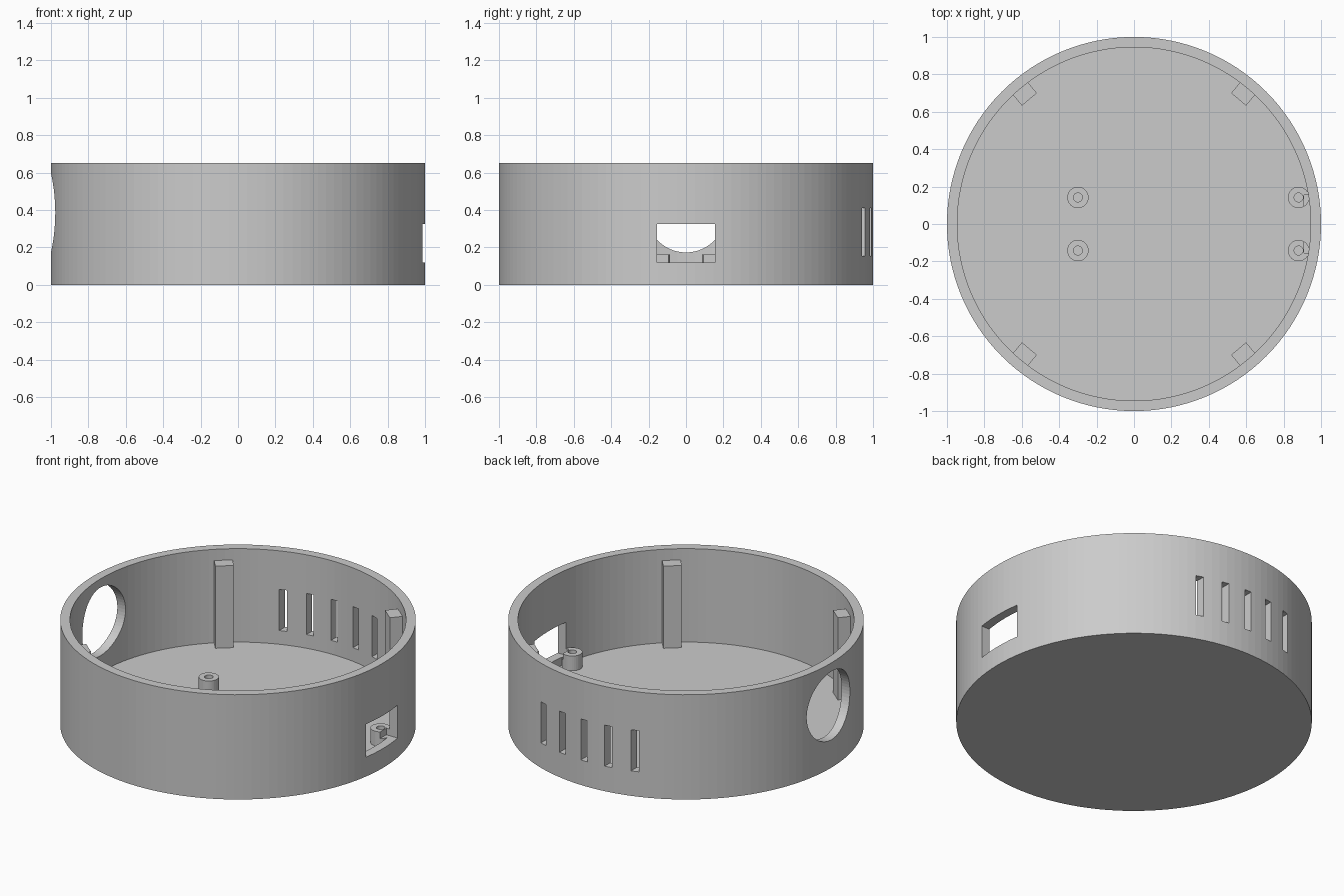
import bpy, bmesh, math
from mathutils import Matrix, Vector

cube = bpy.data.objects.get("Cube")
if cube:
    bpy.data.objects.remove(cube, do_unlink=True)

HEIGHT, FLOOR = 0.65, 0.07
OUTER, INNER = 1.0, 0.945

grey = bpy.data.materials.new("plain grey")
grey.use_nodes = True
GREY = (0.6, 0.6, 0.6, 1)
grey.diffuse_color = GREY
grey.node_tree.nodes["Principled BSDF"].inputs["Base Color"].default_value = GREY


def add_object(name, bm):
    bmesh.ops.recalc_face_normals(bm, faces=bm.faces)
    mesh = bpy.data.meshes.new(name)
    bm.to_mesh(mesh)
    bm.free()
    mesh.materials.append(grey)
    obj = bpy.data.objects.new(name, mesh)
    bpy.context.collection.objects.link(obj)
    return obj


def box(name, lo, hi, turn=0.0):
    """Box between two corners, turned about the world z axis."""
    lo, hi = Vector(lo), Vector(hi)
    bm = bmesh.new()
    place = Matrix.Translation((lo + hi) / 2) @ Matrix.Diagonal((*(hi - lo), 1))
    bmesh.ops.create_cube(bm, size=1, matrix=Matrix.Rotation(turn, 4, "Z") @ place)
    return add_object(name, bm)


def lathe(name, profile, segments, centre=(0, 0, 0)):
    """Spin a radius/height profile about a vertical axis."""
    bm = bmesh.new()
    verts = [bm.verts.new((r, 0, z)) for r, z in profile]
    edges = [bm.edges.new(pair) for pair in zip(verts, verts[1:])]
    bmesh.ops.spin(bm, geom=verts + edges, cent=(0, 0, 0), axis=(0, 0, 1),
                   angle=math.tau, steps=segments)
    bmesh.ops.remove_doubles(bm, verts=bm.verts, dist=0.0001)
    bmesh.ops.translate(bm, verts=bm.verts, vec=centre)
    return add_object(name, bm)


def cut(obj, cutters):
    for cutter in cutters:
        mod = obj.modifiers.new("cut", "BOOLEAN")
        mod.operation, mod.solver, mod.object = "DIFFERENCE", "EXACT", cutter
    graph = bpy.context.evaluated_depsgraph_get()
    mesh = bpy.data.meshes.new_from_object(obj.evaluated_get(graph))
    obj.modifiers.clear()
    obj.data = mesh


# Round open case with a solid floor
case = lathe("case_shell", [(0, 0), (OUTER, 0), (OUTER, HEIGHT), (INNER, HEIGHT),
                            (INNER, FLOOR), (0, FLOOR)], 128)

# Cutters: port window, round opening and vent slots
window = box("window_cutter", (0.91, -0.155, 0.12), (1.1, 0.155, 0.325))
bm = bmesh.new()
bmesh.ops.create_cone(bm, cap_ends=True, segments=64, radius1=0.212, radius2=0.212, depth=0.3,
                      matrix=Matrix.Translation((-0.95, 0, 0.385)) @ Matrix.Rotation(math.pi / 2, 4, "Y"))
opening = add_object("opening_cutter", bm)
slots = [box("slot_cutter", (i * 0.157 - 0.022, 0.8, 0.155), (i * 0.157 + 0.022, 1.1, 0.41))
         for i in range(-2, 3)]
cut(case, [window, opening] + slots)

# Hollow board standoffs; the window clips the pair beside it
for x, end in ((-0.3, "inner"), (0.88, "port")):
    for y, side in ((-0.142, "front"), (0.142, "back")):
        standoff = lathe(f"{end}_{side}_standoff",
                         [(0.057, FLOOR - 0.01), (0.057, 0.161), (0.024, 0.161),
                          (0.024, FLOOR - 0.01), (0.057, FLOOR - 0.01)], 32, (x, y, 0))
        if end == "port":
            cut(standoff, [window])

# Lid posts against the wall
for name, angle in (("back_left", 50), ("back_right", 130),
                    ("front_right", 230), ("front_left", 310)):
    box(f"{name}_lid_post", (0.87, -0.052, FLOOR - 0.01), (0.96, 0.052, 0.58), math.radians(angle))

for cutter in [window, opening] + slots:
    bpy.data.objects.remove(cutter, do_unlink=True)
